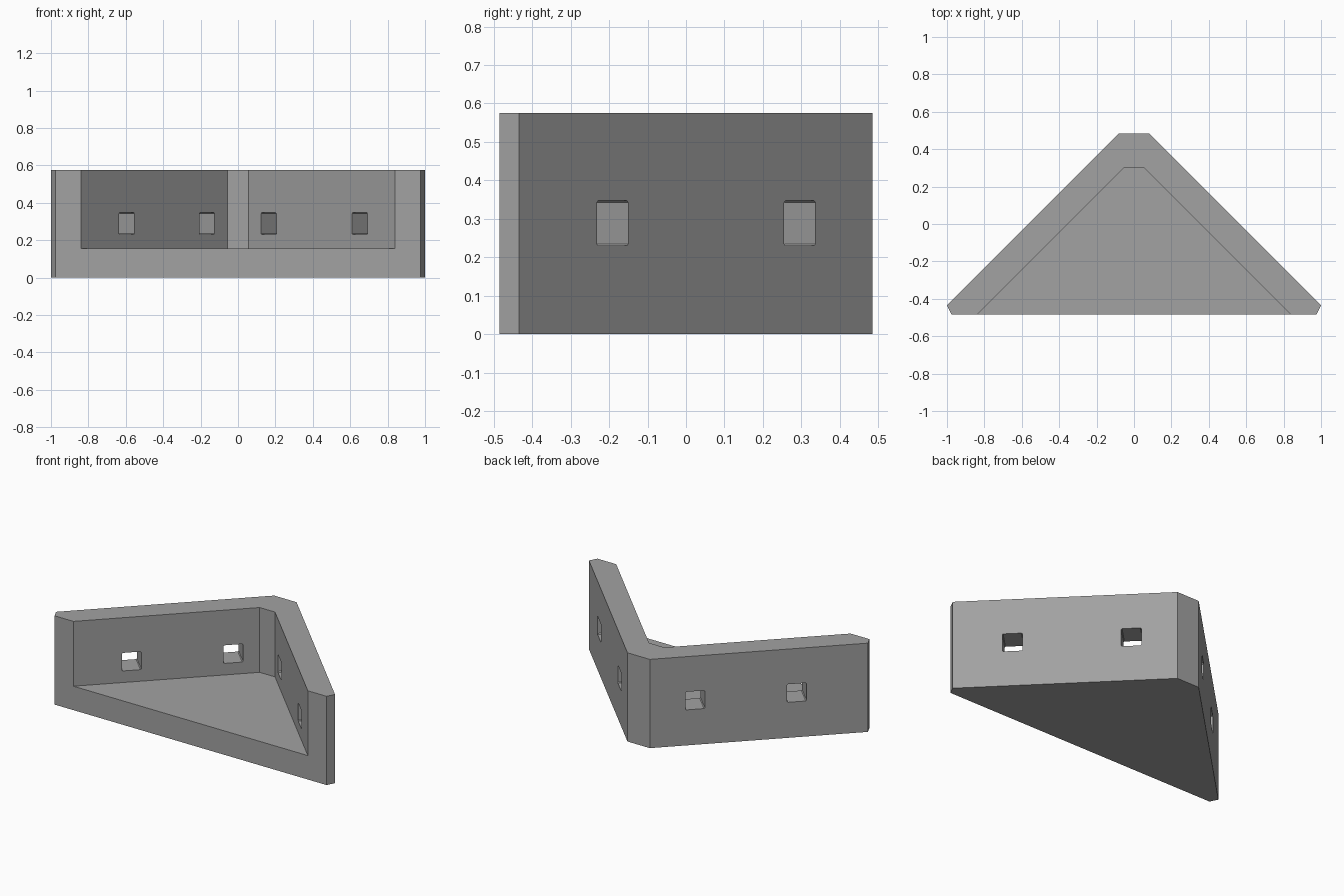
import bpy, bmesh, math
from mathutils import Matrix, Vector

if "Cube" in bpy.data.objects:
    bpy.data.objects.remove(bpy.data.objects["Cube"])

HEIGHT, FLOOR = 0.575, 0.155

grey = bpy.data.materials.new("plain grey")
grey.diffuse_color = (0.36, 0.36, 0.36, 1)
grey.use_nodes = True
grey.node_tree.nodes["Principled BSDF"].inputs["Base Color"].default_value = grey.diffuse_color


def prism(name, outline, z0, z1):
    """Extrude a flat outline from z0 up to z1."""
    bm = bmesh.new()
    base = bm.faces.new([bm.verts.new((x, y, z0)) for x, y in outline])
    top = bmesh.ops.extrude_face_region(bm, geom=[base])["geom"]
    verts = [v for v in top if isinstance(v, bmesh.types.BMVert)]
    bmesh.ops.translate(bm, verts=verts, vec=(0, 0, z1 - z0))
    bmesh.ops.recalc_face_normals(bm, faces=bm.faces)
    mesh = bpy.data.meshes.new(name)
    bm.to_mesh(mesh)
    bm.free()
    mesh.materials.append(grey)
    obj = bpy.data.objects.new(name, mesh)
    bpy.context.collection.objects.link(obj)
    return obj


def cut(target, cutter):
    mod = target.modifiers.new(cutter.name, 'BOOLEAN')
    mod.operation = 'DIFFERENCE'
    mod.solver = 'EXACT'
    mod.object = cutter
    cutter.hide_render = True
    cutter.hide_set(True)


# Bracket body: floor and two walls meeting at a blunt corner
half = [(0.975, -0.485), (1.0, -0.435), (0.08, 0.485)]
bracket = prism("corner_bracket", half + [(-x, y) for x, y in reversed(half)], 0, HEIGHT)

# Open pocket between the walls, running out through the front
pocket = prism("pocket_cutter", [(0.955, -0.6), (0.055, 0.3), (-0.055, 0.3), (-0.955, -0.6)],
               FLOOR, HEIGHT + 0.1)
cut(bracket, pocket)

# Screw slots, square to each wall, with slightly eased corners
w, h, c = 0.058, 0.0585, 0.005
slot = [(w, h - c), (w - c, h), (c - w, h), (-w, h - c),
        (-w, c - h), (c - w, -h), (w - c, -h), (w, c - h)]
for i, x in enumerate((0.269, 0.756, -0.271, -0.70)):
    side = 1 if x > 0 else -1
    cutter = prism(f"slot_cutter_{i + 1}", slot, -0.22, 0.22)
    along = Vector((side, -1, 0)).normalized()
    out = Vector((side, 1, 0)).normalized()
    rot = Matrix((along, Vector((0, 0, 1)), out)).transposed()
    if rot.determinant() < 0:
        rot = Matrix((-along, Vector((0, 0, 1)), out)).transposed()
    cutter.matrix_world = Matrix.Translation((x, 0.565 - abs(x), 0.2885)) @ rot.to_4x4()
    cut(bracket, cutter)
